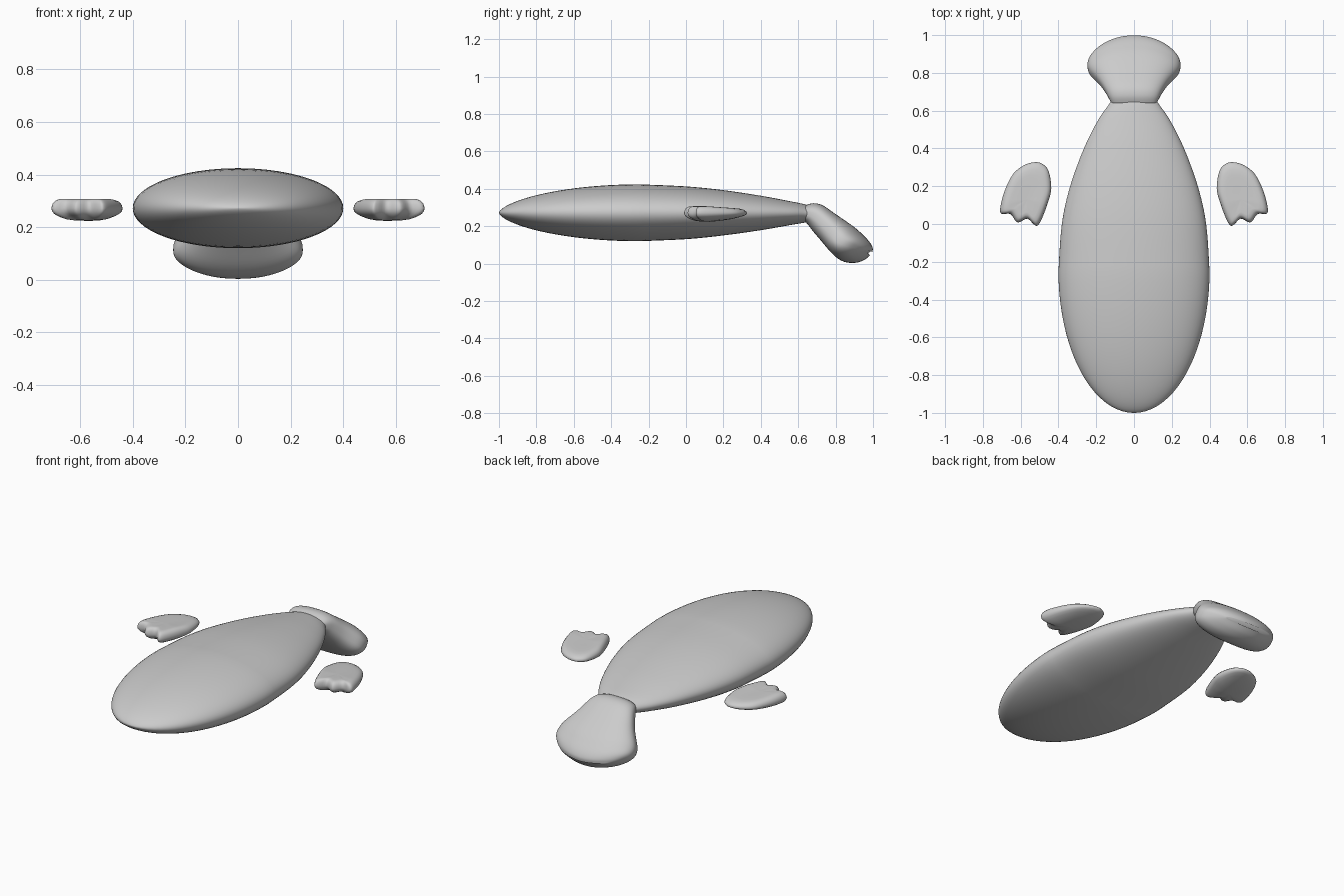
import bpy, bmesh, math

if "Cube" in bpy.data.objects:
    bpy.data.objects.remove(bpy.data.objects["Cube"])


def spline(rows, n, closed=False):
    """Smooth Catmull-Rom resampling of tuples, n steps per span."""
    out, c = [], len(rows)
    get = lambda i: rows[i % c] if closed else rows[max(0, min(c - 1, i))]
    for i in range(c if closed else c - 1):
        for k in range(n):
            t = k / n
            out.append(tuple(
                0.5 * (2 * b + (d - a) * t + (2 * a - 5 * b + 4 * d - e) * t * t
                       + (3 * b - a - 3 * d + e) * t ** 3)
                for a, b, d, e in zip(get(i - 1), get(i), get(i + 1), get(i + 2))))
    if not closed:
        out.append(tuple(rows[-1]))
    return out


def loft(name, rings):
    """Skin equal-length rings of points and cap both ends."""
    bm = bmesh.new()
    vs = [[bm.verts.new(p) for p in r] for r in rings]
    n = len(rings[0])
    for a, b in zip(vs, vs[1:]):
        for i in range(n):
            j = (i + 1) % n
            bm.faces.new((a[i], a[j], b[j], b[i]))
    bm.faces.new(vs[0])
    bm.faces.new(vs[-1])
    bmesh.ops.recalc_face_normals(bm, faces=bm.faces)
    me = bpy.data.meshes.new(name)
    bm.to_mesh(me)
    bm.free()
    for p in me.polygons:
        p.use_smooth = True
    ob = bpy.data.objects.new(name, me)
    bpy.context.collection.objects.link(ob)
    return ob


def spow(v, e):
    return math.copysign(abs(v) ** e, v)


N = 64
ANG = [2 * math.pi * i / N for i in range(N)]

# Body: rounded nose, then a slow taper to the tail root (y, half width, half height, centre z)
rows = []
for k in range(20):
    t = max(0.01, math.pi / 2 * k / 20)
    rows.append((-0.25 - 0.75 * math.cos(t), 0.4 * math.sin(t),
                 0.152 * math.sin(t) ** 1.25, 0.272))
rows += spline([(-0.25, 0.4, 0.152, 0.272), (0.0, 0.382, 0.141, 0.272), (0.2, 0.338, 0.121, 0.272),
                (0.4, 0.265, 0.092, 0.271), (0.55, 0.19, 0.065, 0.27), (0.64, 0.128, 0.048, 0.268),
                (0.69, 0.10, 0.035, 0.262)], 6)
loft("body", [[(w * math.cos(a), y, z + h * math.sin(a)) for a in ANG]
              for y, w, h, z in rows])

# Tail fan: sections given by upper point, lower point, half width and bow
tail = [(0.64, 0.312, 0.64, 0.222, 0.120, 0.0),
        (0.68, 0.323, 0.655, 0.205, 0.134, 0.0),
        (0.73, 0.312, 0.675, 0.178, 0.150, 0.01),
        (0.80, 0.265, 0.72, 0.125, 0.180, 0.03),
        (0.90, 0.195, 0.785, 0.05, 0.230, 0.05),
        (0.95, 0.15, 0.84, 0.012, 0.246, 0.06),
        (0.982, 0.115, 0.90, 0.004, 0.238, 0.07),
        (0.998, 0.085, 0.95, 0.018, 0.205, 0.08),
        (0.997, 0.062, 0.985, 0.045, 0.15, 0.08)]
rings = []
for ty, tz, by, bz, w, bow in spline(tail, 5):
    ring = []
    for a in ANG:
        x, s = w * spow(math.cos(a), 0.75), 0.5 + 0.5 * spow(math.sin(a), 0.75)
        b = bow * (x / 0.24) ** 2
        ring.append((x, by + (ty - by) * s - b, bz + (tz - bz) * s + 0.6 * b))
    rings.append(ring)
loft("tail", rings)

# Flippers: scalloped outline, flattened on top and domed beneath
outline = spline([(0.525, 0.327), (0.58, 0.312), (0.64, 0.265), (0.685, 0.175), (0.708, 0.085),
                  (0.70, 0.054), (0.655, 0.053), (0.625, 0.014), (0.605, 0.01), (0.565, 0.028),
                  (0.53, -0.002), (0.51, -0.008), (0.487, 0.03), (0.455, 0.115),
                  (0.438, 0.19), (0.452, 0.28), (0.485, 0.318)], 4, closed=True)
levels = [(0.03, 0.303), (0.35, 0.304), (0.65, 0.307), (0.8, 0.306), (0.9, 0.300), (0.97, 0.288),
          (1.0, 0.272), (0.98, 0.26), (0.92, 0.25), (0.8, 0.24), (0.6, 0.23), (0.35, 0.225), (0.03, 0.224)]
CX, CY = 0.565, 0.13
for side, name in ((1, "flipper_right"), (-1, "flipper_left")):
    loft(name, [[(side * (CX + (x - CX) * s), CY + (y - CY) * s,
                  0.268 + (z - 0.268) * (1 - 0.9 * max(0, y - 0.1) * 2 * s))
                 for x, y in outline] for s, z in levels])
